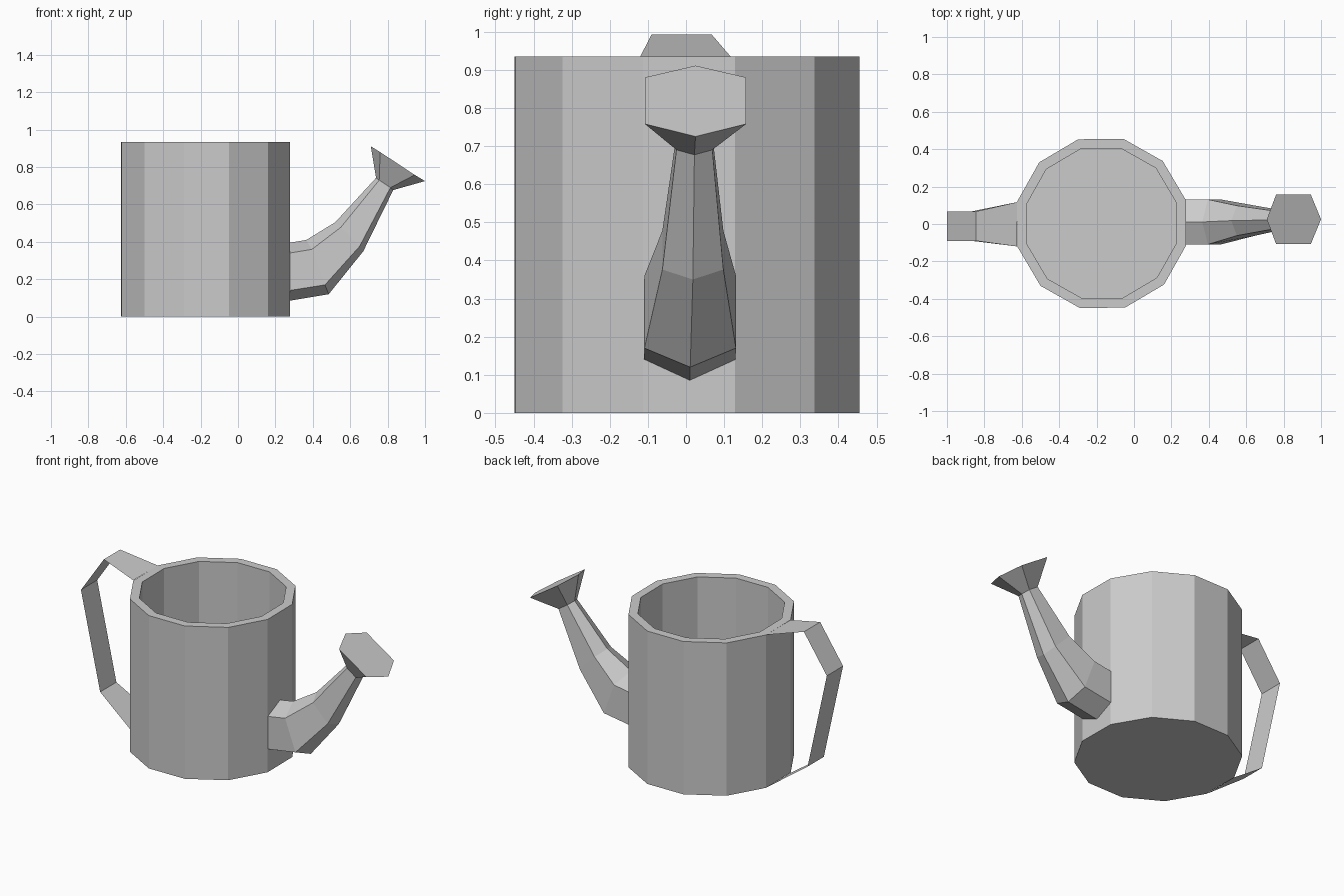
import bpy
from math import cos, sin, radians

if "Cube" in bpy.data.objects:
    bpy.data.objects.remove(bpy.data.objects["Cube"])


def add_mesh(name, verts, faces):
    mesh = bpy.data.meshes.new(name)
    mesh.from_pydata(verts, [], faces)
    mesh.update()
    obj = bpy.data.objects.new(name, mesh)
    bpy.context.collection.objects.link(obj)
    return obj


def bridge(rings, n, closed=True):
    """Quads joining consecutive rings of n points."""
    steps = n if closed else n - 1
    return [(r * n + i, r * n + (i + 1) % n, (r + 1) * n + (i + 1) % n, (r + 1) * n + i)
            for r in range(rings - 1) for i in range(steps)]


# Twelve-sided can: outer wall, rim, inner wall and floor
SIDES = 12
CX, CY, TURN = -0.173, 0.003, 15.6
profile = [(0.467, 0.0), (0.467, 0.935), (0.414, 0.935), (0.414, 0.05)]
verts = [(CX + r * cos(radians(TURN + 30 * i)), CY + r * sin(radians(TURN + 30 * i)), z)
         for r, z in profile for i in range(SIDES)]
faces = bridge(len(profile), SIDES)
faces.append(tuple(reversed(range(SIDES))))
faces.append(tuple(range(3 * SIDES, 4 * SIDES)))
add_mesh("can_body", verts, faces)

# Hexagonal spout flaring into a sprinkler head
# each ring: centre y, half width, then (x, z) of bottom, lower side, upper side, top
spout_rings = [
    (0.010, 0.120, (0.275, 0.085), (0.275, 0.14), (0.275, 0.34), (0.275, 0.395)),
    (0.011, 0.120, (0.485, 0.12), (0.465, 0.17), (0.395, 0.36), (0.365, 0.41)),
    (0.018, 0.080, (0.67, 0.35), (0.65, 0.376), (0.55, 0.478), (0.52, 0.505)),
    (0.022, 0.047, (0.83, 0.677), (0.815, 0.69), (0.755, 0.73), (0.738, 0.742)),
    (0.025, 0.133, (1.0, 0.725), (0.945, 0.758), (0.76, 0.88), (0.71, 0.911)),
]
verts = []
for cy, w, bottom, low, high, top in spout_rings:
    for (x, z), side in ((bottom, 0), (low, 1), (high, 1), (top, 0), (high, -1), (low, -1)):
        verts.append((x, cy + side * w, z))
faces = bridge(len(spout_rings), 6)
faces.append(tuple(range(24, 30)))
add_mesh("spout", verts, faces)

# Flat strap handle joined to one wall facet
strap = [(-0.625, 0.935, -0.12, 0.117), (-0.845, 0.993, -0.09, 0.067),
         (-1.0, 0.765, -0.09, 0.067), (-0.87, 0.175, -0.09, 0.067),
         (-0.625, 0.0, -0.12, 0.117)]
verts = [p for x, z, y0, y1 in strap for p in ((x, y0, z), (x, y1, z))]
add_mesh("handle", verts, bridge(len(strap), 2, closed=False))
